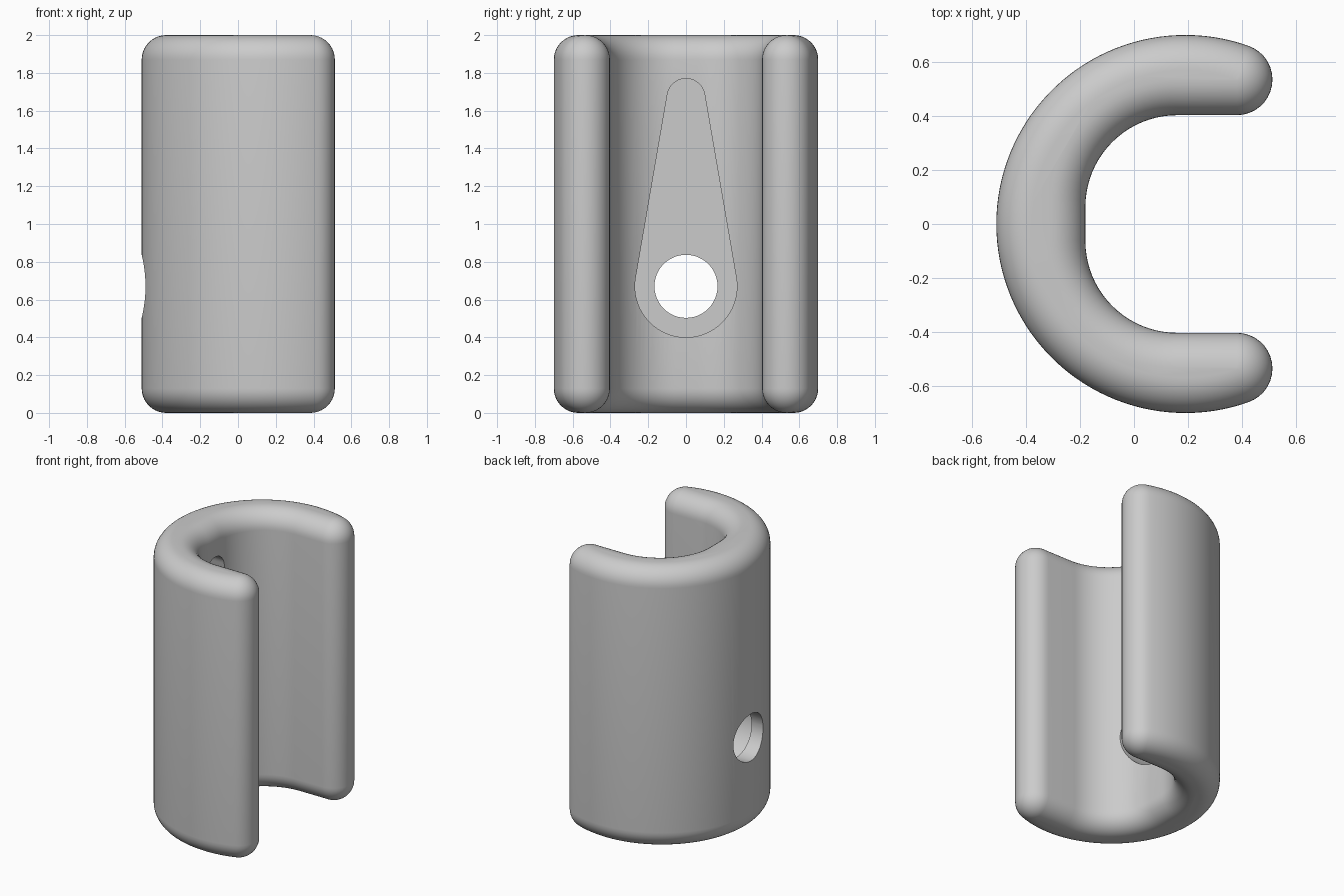
import bpy, bmesh
from math import pi, sin, cos, sqrt, atan2, acos

if "Cube" in bpy.data.objects:
    bpy.data.objects.remove(bpy.data.objects["Cube"], do_unlink=True)

HEIGHT = 2.0
OUTER_X, OUTER_R = 0.19, 0.70      # outer arc
TIP_Y, TIP_R = 0.535, 0.132        # rounded arm tips
TIP_X = OUTER_X + sqrt((OUTER_R - TIP_R) ** 2 - TIP_Y ** 2)
INNER_X, INNER_R = 0.16, 0.34      # inner corner arcs
INNER_Y = TIP_Y - TIP_R - INNER_R
HOLE_Z, HOLE_R = 0.67, 0.167
FLOOR_X = -0.40                    # floor of the teardrop recess

grey = bpy.data.materials.new("plain grey")
grey.use_nodes = True
grey.diffuse_color = (0.6, 0.6, 0.6, 1)
grey.node_tree.nodes["Principled BSDF"].inputs["Base Color"].default_value = (0.6, 0.6, 0.6, 1)


def arc(cx, cy, r, a0, a1, n):
    steps = [a0 + (a1 - a0) * i / n for i in range(n + 1)]
    return [(cx + r * cos(a), cy + r * sin(a)) for a in steps]


def c_profile(d):
    """C-shaped outline shrunk inwards by d, counter-clockwise."""
    a = atan2(TIP_Y, TIP_X - OUTER_X)
    tip = arc(TIP_X, TIP_Y, TIP_R - d, -pi / 2, a, 16)
    outer = arc(OUTER_X, 0, OUTER_R - d, a, pi, 40)[1:]
    inner = arc(INNER_X, INNER_Y, INNER_R + d, pi, pi / 2, 20)
    half = inner + tip + outer
    upper = half
    lower = [(x, -y) for x, y in reversed(half)]
    return upper + lower[1:]


def loft(name, rings):
    """Skin equal-length rings of 3D points and close both ends."""
    bm = bmesh.new()
    loops = [[bm.verts.new(p) for p in ring] for ring in rings]
    n = len(loops[0])
    for a, b in zip(loops, loops[1:]):
        for i in range(n):
            j = (i + 1) % n
            bm.faces.new((a[i], a[j], b[j], b[i]))
    bm.faces.new(list(reversed(loops[0])))
    bm.faces.new(loops[-1])
    bmesh.ops.recalc_face_normals(bm, faces=bm.faces)
    mesh = bpy.data.meshes.new(name)
    bm.to_mesh(mesh)
    bm.free()
    obj = bpy.data.objects.new(name, mesh)
    mesh.materials.append(grey)
    bpy.context.collection.objects.link(obj)
    return obj


# C-shaped body with fully rounded top and bottom rims
fillet = TIP_R - 0.002
steps = [pi / 2 * i / 10 for i in range(11)]
levels = [(fillet * (1 - sin(a)), fillet * (1 - cos(a))) for a in steps]
levels += [(d, HEIGHT - z) for d, z in reversed(levels)]
body = loft("clip_body", [[(x, y, z) for x, y in c_profile(d)] for d, z in levels])

# Teardrop recess on the inside and round hole through the wall
big_r, small_r, top_z = 0.27, 0.10, 1.67
t = acos((big_r - small_r) / (top_z - HOLE_Z))
teardrop = arc(0, top_z, small_r, pi / 2 - t, pi / 2 + t, 20)
teardrop += arc(0, HOLE_Z, big_r, pi / 2 + t, 5 * pi / 2 - t, 40)
circle = arc(0, HOLE_Z, HOLE_R, 0, 2 * pi, 48)[:-1]


def cut(name, outline, x0, x1):
    cutter = loft(name, [[(x, y, z) for y, z in outline] for x in (x0, x1)])
    cutter.hide_render = True
    mod = body.modifiers.new(name, "BOOLEAN")
    mod.operation = "DIFFERENCE"
    mod.solver = "EXACT"
    mod.object = cutter
    bpy.context.view_layer.objects.active = body
    bpy.ops.object.modifier_apply(modifier=name)
    bpy.data.objects.remove(cutter, do_unlink=True)


cut("recess_cutter", teardrop, FLOOR_X, 0.3)
cut("hole_cutter", circle, -0.8, 0.3)

# Smooth shading with crisp recess and hole edges
bpy.ops.object.select_all(action="DESELECT")
body.select_set(True)
bpy.context.view_layer.objects.active = body
bpy.ops.object.shade_smooth_by_angle(angle=pi / 6)
